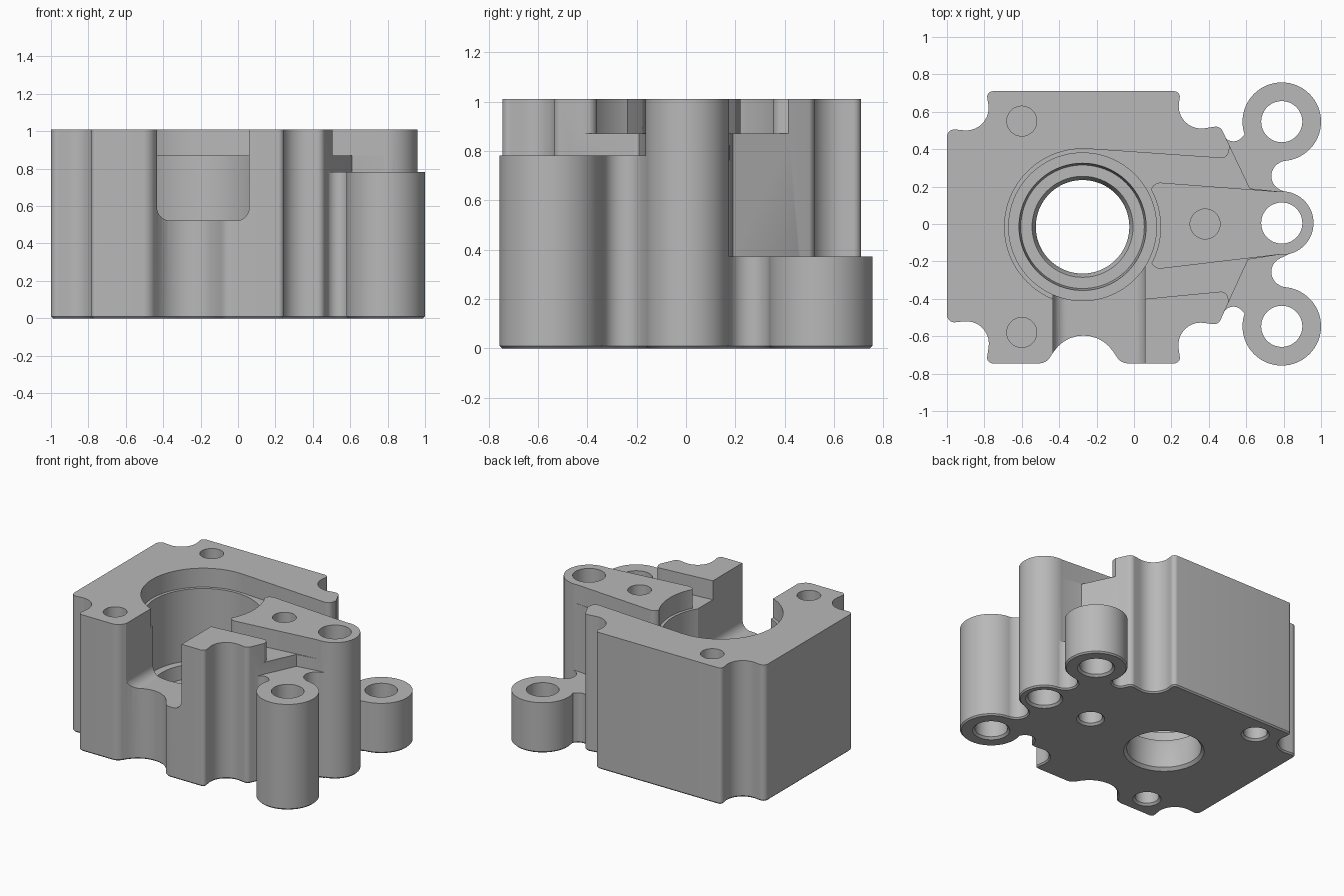
import bpy, bmesh, math
from mathutils import Vector, Matrix

cube = bpy.data.objects.get("Cube")
if cube:
    bpy.data.objects.remove(cube, do_unlink=True)

metal = bpy.data.materials.new("cast_grey")
metal.use_nodes = True
GREY = (0.48, 0.48, 0.48, 1)
metal.diffuse_color = GREY
metal.node_tree.nodes["Principled BSDF"].inputs["Base Color"].default_value = GREY

TOP = 1.01
CHAMFER = 0.01


def rounded(corners, steps=10):
    """Counter-clockwise outline from (x, y, fillet radius) corners."""
    pts = []
    for i, (x, y, r) in enumerate(corners):
        p = Vector((x, y))
        if not r:
            pts.append(p)
            continue
        a = (Vector(corners[i - 1][:2]) - p).normalized()
        b = (Vector(corners[(i + 1) % len(corners)][:2]) - p).normalized()
        half = a.angle(b) / 2
        centre = p + (a + b).normalized() * (r / math.sin(half))
        start = p + a * (r / math.tan(half)) - centre
        end = p + b * (r / math.tan(half)) - centre
        sweep = math.atan2(start.x * end.y - start.y * end.x, start.dot(end))
        for k in range(steps + 1):
            pts.append(centre + Matrix.Rotation(sweep * k / steps, 2) @ start)
    return pts


def inset(pts, d):
    out = []
    for i, p in enumerate(pts):
        a, b = pts[i - 1], pts[(i + 1) % len(pts)]
        t1, t2 = (p - a).normalized(), (b - p).normalized()
        n = Vector((-t1.y - t2.y, t1.x + t2.x)).normalized()
        out.append(p + n * d)
    return out


def stack(name, rings):
    """Solid through rings of (outline, height)."""
    bm = bmesh.new()
    loops = [[bm.verts.new((p.x, p.y, z)) for p in pts] for pts, z in rings]
    for lo, hi in zip(loops, loops[1:]):
        for i in range(len(lo)):
            bm.faces.new((lo[i - 1], lo[i], hi[i], hi[i - 1]))
    bm.faces.new(loops[0][::-1])
    bm.faces.new(loops[-1])
    bmesh.ops.recalc_face_normals(bm, faces=bm.faces)
    mesh = bpy.data.meshes.new(name)
    bm.to_mesh(mesh)
    bm.free()
    mesh.materials.append(metal)
    ob = bpy.data.objects.new(name, mesh)
    bpy.context.collection.objects.link(ob)
    return ob


def prism(name, corners, z0, z1, base=False):
    pts = rounded(corners)
    rings = [(pts, z0), (pts, z1)]
    if base:
        rings = [(inset(pts, CHAMFER), z0), (pts, z0 + CHAMFER), (pts, z1)]
    return stack(name, rings)


def turned(name, x, y, profile, sides=64):
    def ring(r):
        return [Vector((x + r * math.cos(math.tau * k / sides),
                        y + r * math.sin(math.tau * k / sides))) for k in range(sides)]
    return stack(name, [(ring(r), z) for r, z in profile])


def combine(target, tool, operation):
    tool.hide_render = True
    mod = target.modifiers.new(operation, 'BOOLEAN')
    mod.operation, mod.solver, mod.object = operation, 'EXACT', tool
    bpy.context.view_layer.objects.active = target
    bpy.ops.object.modifier_apply(modifier=mod.name)
    bpy.data.objects.remove(tool, do_unlink=True)


def add(tool):
    combine(housing, tool, 'UNION')


def cut(tool):
    combine(housing, tool, 'DIFFERENCE')


# Main block with notched corners, front groove and tapered right side
housing = prism("housing", [
    (-0.79, -0.745, 0.03), (-0.47, -0.745, 0.07), (-0.27, -0.44, 0.19),
    (-0.07, -0.745, 0.07), (0.25, -0.745, 0.03), (0.215, -0.505, 0.12),
    (0.45, -0.54, 0.04), (0.61, -0.19, 0), (0.79, -0.162, 0),
    (0.79, 0.172, 0), (0.62, 0.19, 0), (0.46, 0.525, 0.04),
    (0.215, 0.485, 0.12), (0.25, 0.71, 0.03), (-0.79, 0.71, 0.03),
    (-0.755, 0.485, 0.12), (-1, 0.51, 0.04), (-1, -0.53, 0.04),
    (-0.755, -0.505, 0.12)], 0, TOP, True)

# Side bosses with their filleted webs
web = [(0.3, 0.2, 0), (0.7, 0, 0), (0.83, 0.16, 0), (0.62, 0.26, 0.08),
       (0.83, 0.35, 0), (0.79, 0.55, 0), (0.61, 0.5, 0),
       (0.525, 0.405, 0.06), (0.46, 0.5, 0), (0.40, 0.48, 0)]
for side, height in ((1, 0.372), (-1, 0.782)):
    corners = [(x, y * side, r) for x, y, r in web][::side]
    add(prism("web", corners, 0, height, True))
    add(turned("side_boss", 0.79, side * 0.547,
               [(0.2, 0), (0.21, CHAMFER), (0.21, height)]))

# Shallow wedge recess in the top
cut(prism("recess", [
    (-0.25, -0.43, 0), (0.50, -0.358, 0.04), (0.51, -0.46, 0), (1.1, -0.46, 0),
    (1.1, 0.46, 0), (0.52, 0.46, 0), (0.50, 0.35, 0.04), (-0.25, 0.402, 0)],
    0.87, 1.2))

# Raised rib and the tall centre boss
add(prism("rib", [(0.09, -0.245, 0.05), (0.79, -0.162, 0),
                  (0.79, 0.172, 0), (0.09, 0.225, 0.05)], 0.5, TOP))
add(turned("centre_boss", 0.79, 0.005,
           [(0.16, 0), (0.17, CHAMFER), (0.17, TOP)]))

# Stepped main bore
cut(turned("bore", -0.275, -0.015, [
    (0.28, -0.01), (0.25, 0.02), (0.25, 0.2), (0.27, 0.24), (0.33, 0.24),
    (0.34, 0.34), (0.395, 0.34), (0.395, 0.87), (0.417, 0.87), (0.417, 1.2)], 96))

# Front slot with rounded floor corners
slot = prism("slot", [(-0.433, 0.522, 0.07), (0.06, 0.522, 0.07),
                      (0.06, 1.2, 0), (-0.433, 1.2, 0)], 0.2, 0.9)
slot.data.transform(Matrix.Rotation(math.pi / 2, 4, 'X'))
cut(slot)

# Through holes in the bosses
for y in (-0.547, 0.005, 0.547):
    cut(turned("boss_hole", 0.79, y,
               [(0.135, -0.01), (0.11, 0.015), (0.11, 1.2)], 48))

# Blind screw holes from both faces
for x, y in ((-0.6, 0.55), (-0.6, -0.58), (0.38, 0)):
    cut(turned("lower_hole", x, y, [(0.105, -0.01), (0.08, 0.015), (0.08, 0.4)], 40))
    cut(turned("upper_hole", x, y, [(0.08, 0.65), (0.08, 1.2)], 40))

# Smooth curved walls, crisp edges
bpy.ops.object.select_all(action='DESELECT')
housing.select_set(True)
bpy.context.view_layer.objects.active = housing
bpy.ops.object.shade_smooth_by_angle(angle=math.radians(30))
